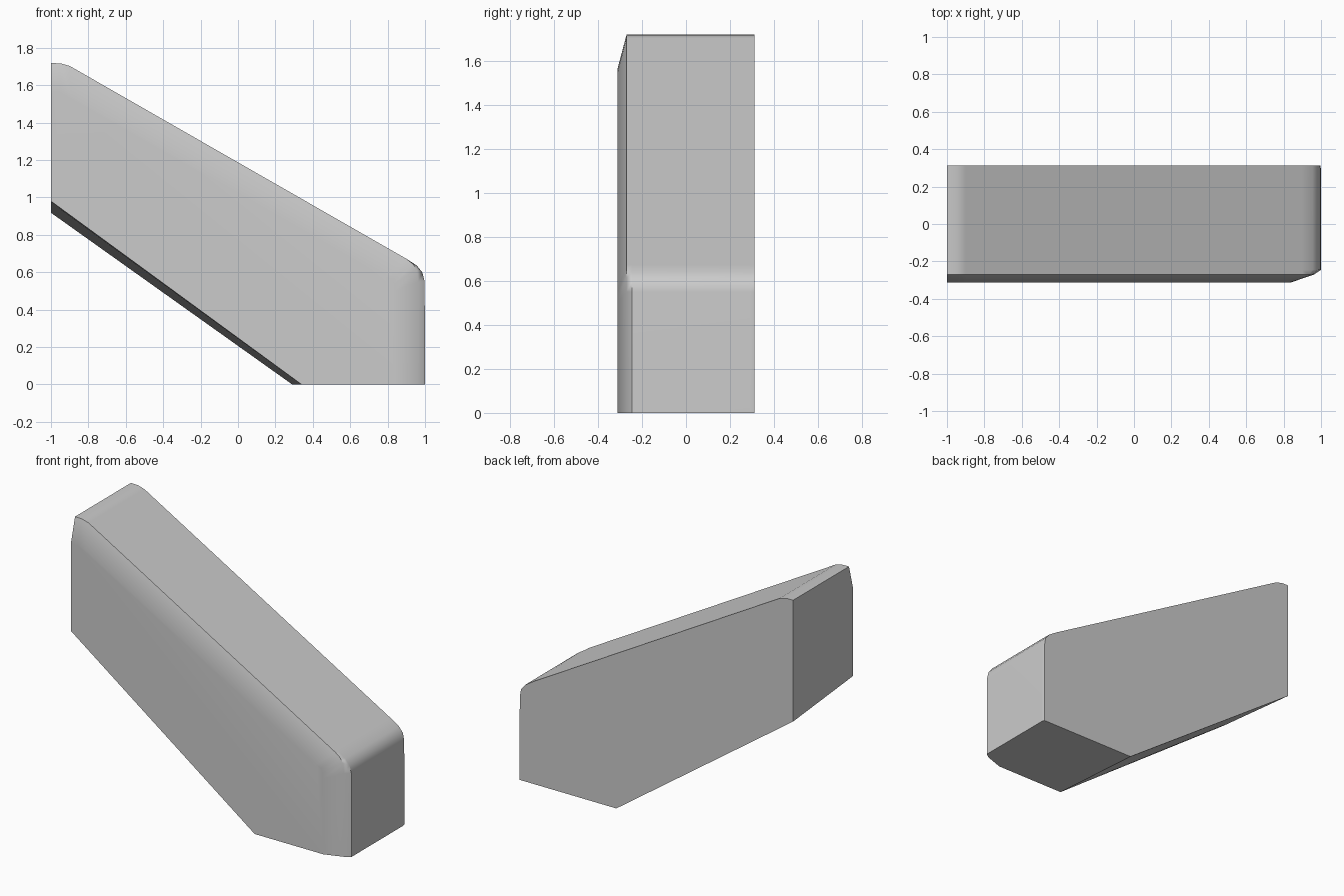
import bpy, bmesh, math

if "Cube" in bpy.data.objects:
    bpy.data.objects.remove(bpy.data.objects["Cube"])

HALF = 0.312  # half thickness in y

# Upper outline in x, z: left top, slope, rounded right shoulder, right foot
outer = [(-1, 1.718), (-0.95, 1.717), (-0.90, 1.703), (0.90, 0.672),
         (0.955, 0.637), (0.985, 0.60), (0.998, 0.55), (1.0, 0)]
soft = [(-1, 1.718), (-0.95, 1.717), (-0.90, 1.703), (0.90, 0.672),
        (0.935, 0.645), (0.955, 0.615), (0.963, 0.55), (0.963, 0)]
inner = [(-1, 1.56), (-0.95, 1.557), (-0.89, 1.54), (0.79, 0.577),
         (0.82, 0.56), (0.835, 0.54), (0.84, 0.50), (0.84, 0)]
back = [(x if x < 0.99 else x - 0.004, z) for x, z in outer]

# Sections from the back face to the bevelled front face
sections = [(HALF, back), (HALF - 0.02, outer), (-0.245, outer),
            (-0.27, soft), (-HALF, inner)]


def add_ring(bm, y, outline):
    # The underside tilts slightly, so it rises towards the front
    t = (HALF - y) / (2 * HALF)
    pts = outline + [(0.29 + 0.05 * t, 0), (-1, 0.918 + 0.062 * t)]
    return [bm.verts.new((x, y, z)) for x, z in pts]


# Sloped slab, lofted through the sections
bm = bmesh.new()
rings = [add_ring(bm, y, o) for y, o in sections]
for a, b in zip(rings, rings[1:]):
    for i in range(len(a)):
        j = (i + 1) % len(a)
        bm.faces.new((a[i], a[j], b[j], b[i]))
bm.faces.new(rings[0])
bm.faces.new(rings[-1])
bmesh.ops.recalc_face_normals(bm, faces=bm.faces)

mesh = bpy.data.meshes.new("sloped_slab")
bm.to_mesh(mesh)
bm.free()
slab = bpy.data.objects.new("sloped_slab", mesh)
bpy.context.collection.objects.link(slab)

# Smooth shading with sharp outer edges and flat large faces
bpy.context.view_layer.objects.active = slab
slab.select_set(True)
bpy.ops.object.shade_smooth_by_angle(angle=math.radians(35))
weighted = slab.modifiers.new("flat_faces", 'WEIGHTED_NORMAL')
weighted.keep_sharp = True
